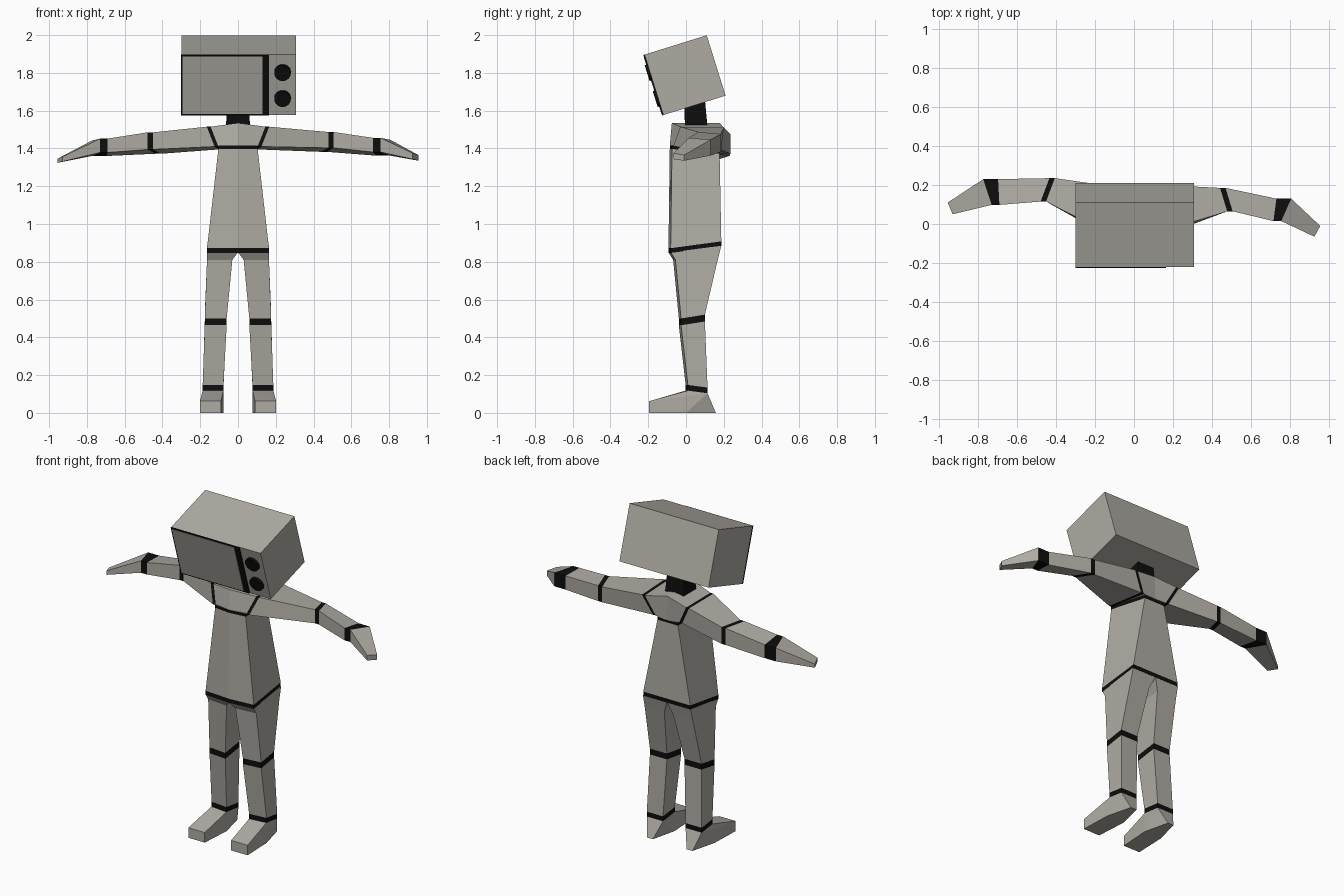
import bpy, bmesh, math
from mathutils import Vector, Matrix

cube = bpy.data.objects.get("Cube")
if cube:
    bpy.data.objects.remove(cube, do_unlink=True)


def material(name, rgb):
    m = bpy.data.materials.new(name)
    m.use_nodes = True
    m.diffuse_color = (*rgb, 1)
    m.node_tree.nodes["Principled BSDF"].inputs["Base Color"].default_value = (*rgb, 1)
    return m


GREY = material("warm grey", (0.43, 0.41, 0.37))
BLACK = material("black", (0.004, 0.004, 0.004))


def finish(name, bm, mats=(GREY, BLACK)):
    bmesh.ops.recalc_face_normals(bm, faces=bm.faces)
    me = bpy.data.meshes.new(name)
    bm.to_mesh(me)
    bm.free()
    for m in mats:
        me.materials.append(m)
    ob = bpy.data.objects.new(name, me)
    bpy.context.collection.objects.link(ob)
    return ob


def loft(name, rings, dark=()):
    """Skin a list of equal rings; segments listed in dark are black bands."""
    bm = bmesh.new()
    loops = [[bm.verts.new(p) for p in ring] for ring in rings]
    n = len(loops[0])
    for s, (a, b) in enumerate(zip(loops, loops[1:])):
        for i in range(n):
            j = (i + 1) % n
            f = bm.faces.new((a[i], a[j], b[j], b[i]))
            f.material_index = 1 if s in dark else 0
    bm.faces.new(loops[0])
    bm.faces.new(loops[-1])
    return finish(name, bm)


def hull(name, points):
    bm = bmesh.new()
    for p in points:
        bm.verts.new(p)
    bmesh.ops.convex_hull(bm, input=bm.verts)
    return finish(name, bm)


def shift(ring, offset):
    return [Vector(p) + Vector(offset) for p in ring]


# Head: a tilted box with screen and knobs placed in its own frame
TILT = Matrix.Translation((0, -0.005, 1.788)) @ Matrix.Rotation(math.radians(17.3), 4, 'X')
DEPTH, HEIGHT = 0.345, 0.335
FACE = -DEPTH / 2


def head_box(name, x0, x1, y0, y1, h, mat):
    bm = bmesh.new()
    size = Matrix.Diagonal((x1 - x0, y1 - y0, h, 1))
    place = Matrix.Translation(((x0 + x1) / 2, (y0 + y1) / 2, 0))
    bmesh.ops.create_cube(bm, size=1, matrix=TILT @ place @ size)
    return finish(name, bm, [mat])


head_box("head", -0.3, 0.307, FACE, -FACE, HEIGHT, GREY)
head_box("screen_frame", -0.301, 0.165, FACE - 0.006, FACE + 0.002, HEIGHT, BLACK)
head_box("screen", -0.293, 0.13, FACE - 0.008, FACE - 0.004, HEIGHT - 0.016, GREY)
for label, z in (("upper", 0.07), ("lower", -0.074)):
    bm = bmesh.new()
    place = Matrix.Translation((0.236, FACE - 0.005, z)) @ Matrix.Rotation(math.pi / 2, 4, 'X')
    bmesh.ops.create_cone(bm, cap_ends=True, segments=24, radius1=0.044, radius2=0.044,
                          depth=0.022, matrix=TILT @ place)
    finish(label + "_knob", bm, [BLACK])


# Neck
def rectangle(x, y0, y1, z):
    return [(-x, y0, z), (x, y0, z), (x, y1, z), (-x, y1, z)]


loft("neck", [rectangle(0.065, -0.005, 0.115, 1.5), rectangle(0.055, -0.01, 0.1, 1.66)], {0})


# Torso: six-sided rings with a slightly forward front centre line
def body_ring(xf, xb, yf, yb, zf, zb):
    return [(-xf, yf + 0.012, zf), (0, yf, zf), (xf, yf + 0.012, zf),
            (xb, yb, zb), (0, yb, zb), (-xb, yb, zb)]


collar = body_ring(0.104, 0.07, -0.086, 0.178, 1.415, 1.39)
waist = body_ring(0.164, 0.16, -0.093, 0.187, 0.872, 0.908)
loft("torso", [collar, shift(collar, (0, 0, -0.018)), waist, shift(waist, (0, 0, -0.025))], {0, 2})


# Chest: spans the two shoulder rings
def shoulder(s):
    return [(s * 0.145, -0.03, 1.515), (s * 0.14, 0.2, 1.51),
            (s * 0.08, 0.18, 1.395), (s * 0.104, -0.068, 1.41)]


chest_middle = [(0, -0.075, 1.535), (0, 0.18, 1.535), (0, 0.185, 1.388), (0, -0.086, 1.412)]
loft("chest", [shoulder(-1), chest_middle, shoulder(1)])


# Arms: each joint is front x, front y, back x, back y, top z, bottom z
def arm_ring(joint, df=0, db=0):
    xf, yf, xb, yb, zt, zb = joint
    lift = 0.2 * (zt - zb)
    return [(xf + df, yf, zt), (xb + db, yb, zt - 0.01),
            (xb + db, yb, zb), (xf + df, yf, zb + lift)]


ARMS = {
    "right": (-1, (-0.465, 0.115, -0.42, 0.235, 1.485, 1.372),
              (-0.71, 0.098, -0.735, 0.23, 1.452, 1.36),
              (-0.93, 0.05, -0.955, 0.11, 1.356, 1.324)),
    "left": (1, (0.492, 0.065, 0.455, 0.185, 1.487, 1.382),
             (0.735, 0.015, 0.768, 0.13, 1.456, 1.362),
             (0.925, -0.065, 0.955, -0.01, 1.375, 1.335)),
}
for side, (s, elbow, wrist, tip) in ARMS.items():
    root = shoulder(s)
    loft(side + "_arm", [
        root, shift(root, (s * 0.02, 0, 0)),
        arm_ring(elbow, -s * 0.014, -s * 0.014), arm_ring(elbow, s * 0.014, s * 0.014),
        arm_ring(wrist, -s * 0.02, -s * 0.038), arm_ring(wrist, s * 0.02, s * 0.038),
        arm_ring(tip)], {0, 2, 4})


# Legs and feet, mirrored by sign
def leg_ring(s, x0, x1, yf, yb, zf, zb):
    return [(s * x0, yf, zf), (s * x1, yf + 0.012, zf), (s * x1, yb, zb), (s * x0, yb, zb)]


for side, s in (("right", -1), ("left", 1)):
    hip = leg_ring(s, 0, 0.163, -0.093, 0.187, 0.85, 0.885)
    crotch = leg_ring(s, 0.03, 0.164, -0.068, 0.168, 0.81, 0.81)
    knee = leg_ring(s, 0.06, 0.176, -0.038, 0.1, 0.5, 0.52)
    ankle = leg_ring(s, 0.077, 0.187, -0.002, 0.114, 0.148, 0.134)
    cuff = shift(ankle, (0, 0, -0.03))
    loft(side + "_leg", [hip, crotch, knee, shift(knee, (0, 0, -0.036)), ankle, cuff], {2, 4})
    toe = [(s * x, -0.195, z) for x in (0.09, 0.202) for z in (0, 0.062)]
    sole = [(s * x, 0.0, 0) for x in (0.077, 0.195)]
    heel = [(s * x, 0.158, 0) for x in (0.115, 0.155)]
    hull(side + "_foot", cuff + toe + sole + heel)
